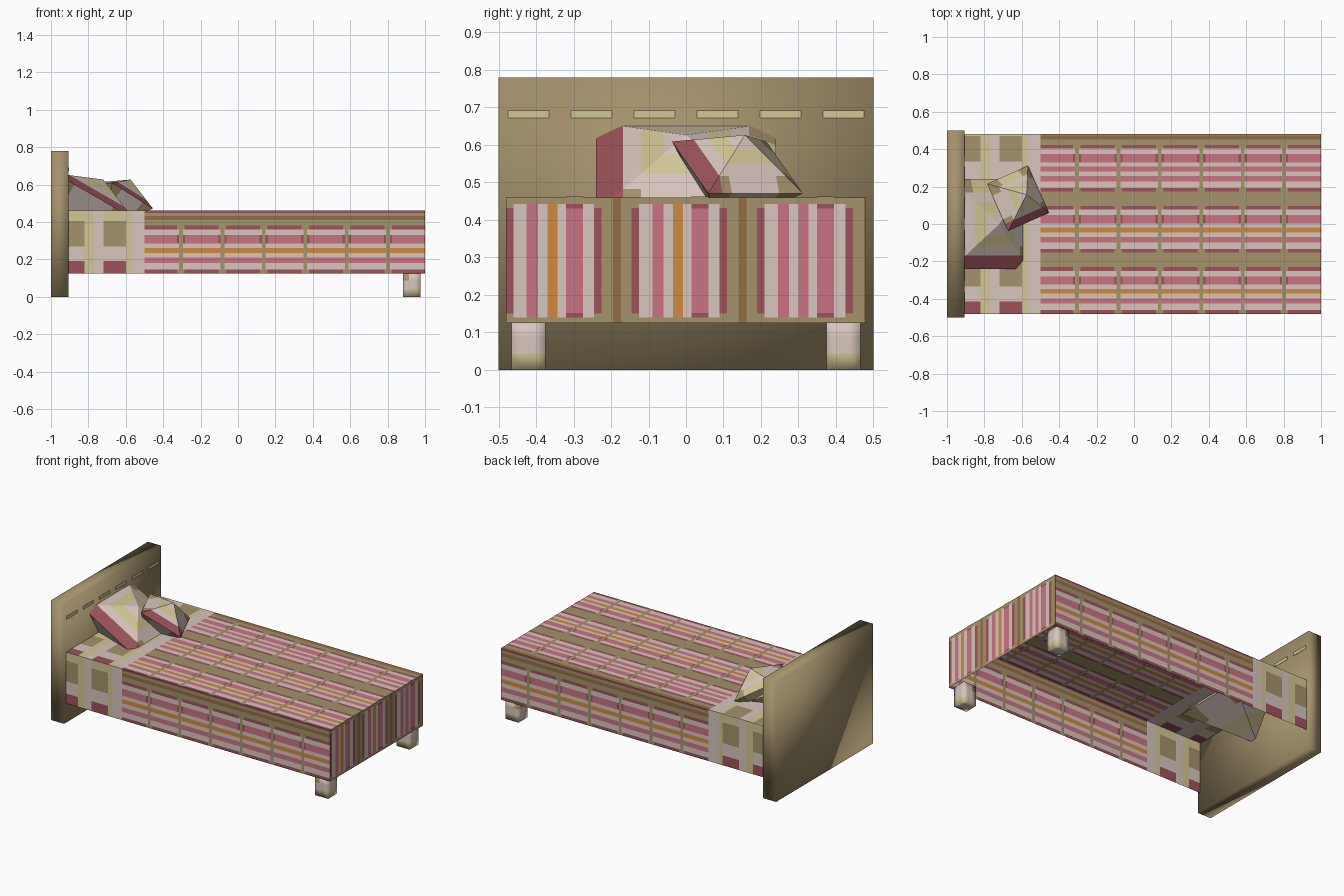
import bpy, bmesh, math
from mathutils import Vector, Matrix

if "Cube" in bpy.data.objects:
    bpy.data.objects.remove(bpy.data.objects["Cube"], do_unlink=True)

# Flat colours, given as sRGB and converted to linear
COLOURS = {"tan": (164, 146, 108), "yellow": (211, 199, 150), "white": (216, 198, 190),
           "rose": (202, 116, 132), "red": (156, 82, 90), "orange": (208, 138, 66),
           "brown": (148, 110, 70)}
NAMES = list(COLOURS)


def make_material(name, rgb):
    lin = [((c / 255 + 0.055) / 1.055) ** 2.4 for c in rgb] + [1]
    mat = bpy.data.materials.new(name)
    mat.use_nodes = True
    mat.diffuse_color = lin
    mat.node_tree.nodes["Principled BSDF"].inputs["Base Color"].default_value = lin
    return mat


MATS = [make_material(n + " fabric", rgb) for n, rgb in COLOURS.items()]


def finish(bm, name, smooth=False):
    mesh = bpy.data.meshes.new(name)
    bm.to_mesh(mesh)
    bm.free()
    for mat in MATS:
        mesh.materials.append(mat)
    for poly in mesh.polygons:
        poly.use_smooth = smooth
    obj = bpy.data.objects.new(name, mesh)
    bpy.context.collection.objects.link(obj)
    return obj


def box(bm, lo, hi):
    lo, hi = Vector(lo), Vector(hi)
    size = hi - lo
    m = Matrix.Translation((lo + hi) / 2) @ Matrix.Diagonal((*size, 1))
    return bmesh.ops.create_cube(bm, size=1, matrix=m)


def patch(bm, place, out, u0, u1, v0, v1, colour):
    """One coloured rectangle of a cloth panel, facing out."""
    if u1 - u0 < 1e-5 or v1 - v0 < 1e-5:
        return
    corners = ((u0, v0), (u1, v0), (u1, v1), (u0, v1))
    face = bm.faces.new([bm.verts.new(place(u, v)) for u, v in corners])
    face.normal_update()
    if face.normal.dot(Vector(out)) < 0:
        face.normal_flip()
    face.material_index = NAMES.index(colour)


# Bed dimensions
HEAD, FOLD, FOOT = -0.905, -0.5, 1.0
SIDE, LOW, TOP = 0.48, 0.125, 0.46

# One repeat of the blanket stripes: thickness and colour
STRIPES = [(.02, "red"), (.035, "white"), (.03, "rose"), (.025, "white"), (.027, "orange"),
           (.023, "white"), (.045, "rose"), (.03, "white"), (.02, "red"),
           (.03, "tan"), (.022, "brown"), (.028, "tan")]


def striped(bm, place, out, u0, u1, v0, v1, seams, scale=1, plain_gaps=False):
    """Rows of stripes along u, interrupted by tan seams."""
    v, repeat = v0, 0
    while v < v1 - 1e-4:
        for thick, colour in STRIPES:
            end = min(v + thick * scale, v1)
            if colour == "orange" and repeat == 2:
                colour = "rose"
            if colour == "brown" and plain_gaps and repeat < 2:
                colour = "tan"
            spans = []
            for s in seams:
                g = 0.02 if colour == "red" else 0.01
                if colour == "rose" and thick > 0.04:
                    spans += [(s - .022, s - g, "red"), (s - g, s + g, "tan"), (s + g, s + .022, "red")]
                elif colour != "brown":
                    spans.append((s - g, s + g, "tan"))
            u = u0
            for a, b, c in spans:
                a, b = max(a, u0), min(b, u1)
                patch(bm, place, out, u, a, v, end, colour)
                patch(bm, place, out, a, b, v, end, c)
                u = max(u, b)
            patch(bm, place, out, u, u1, v, end, colour)
            v = end
        repeat += 1


def on_top(u, v):
    return (u, v, TOP)


def on_foot(u, v):
    return (FOOT, v, u)


def on_side(sign):
    return lambda u, v: (u, sign * SIDE, v)


# Blanket: top, two hanging sides and foot end, open below
bm = bmesh.new()
seams = [-0.305 + 0.2215 * i for i in range(6)]
striped(bm, on_top, (0, 0, 1), FOLD, FOOT, -SIDE, SIDE, seams, 0.976, True)
for sign in (-1, 1):
    place, out = on_side(sign), (0, sign, 0)
    striped(bm, place, out, FOLD, FOOT, LOW, TOP - .012, seams)
    patch(bm, place, out, FOLD, FOOT, TOP - .012, TOP, "red")
striped(bm, on_foot, (1, 0, 0), LOW, TOP, -SIDE, SIDE, (LOW + .005, TOP - .008))
finish(bm, "blanket")

# Sheet at the head end: plain bands between columns of blocks
BLOCKS = [(.065, "red"), (.08, "white"), (.135, "tan"), (.055, "yellow")]
COLUMNS = [(-0.82, None), (-0.77, "yellow"), (-0.72, "white"),
           (-0.6, None), (-0.57, "yellow"), (FOLD, "white")]


def blocked(bm, place, out, v0, v1):
    x = HEAD
    for end, band in COLUMNS:
        if band:
            patch(bm, place, out, x, end, v0, v1, band)
        else:
            v, first = v0, True
            while v < v1 - 1e-4:
                for thick, colour in BLOCKS:
                    top = min(v + thick, v1)
                    if colour == "red" and not first:
                        colour = "white"
                    patch(bm, place, out, x, end, v, top, colour)
                    v = top
                first = False
        x = end


bm = bmesh.new()
blocked(bm, on_top, (0, 0, 1), -SIDE, SIDE)
for sign in (-1, 1):
    blocked(bm, on_side(sign), (0, sign, 0), LOW, TOP)
finish(bm, "sheet")

# Headboard
bm = bmesh.new()
box(bm, (-1, -0.5, 0), (HEAD, 0.5, 0.78))
finish(bm, "headboard", smooth=True)

# Pale dashes across the headboard
bm = bmesh.new()
for i in range(6):
    y = -0.42 + i * 0.168
    box(bm, (HEAD - .002, y - .055, .672), (HEAD + .002, y + .055, .692))
for face in bm.faces:
    face.material_index = NAMES.index("yellow")
finish(bm, "headboard_trim")

# Feet under the foot end
for label, sign in (("right", -1), ("left", 1)):
    bm = bmesh.new()
    box(bm, (0.882, sign * 0.42 - .045, 0), (0.976, sign * 0.42 + .045, LOW + .005))
    bmesh.ops.subdivide_edges(bm, edges=bm.edges[:], cuts=2, use_grid_fill=True)
    for face in bm.faces:
        c = face.calc_center_median()
        colour = "white"
        if c.z < 0.04 and c.z > 0.001:
            colour = "yellow" if c.x > 0.9 else "white"
        elif c.z > 0.08 and c.x < 0.9:
            colour = "tan"
        face.material_index = NAMES.index(colour)
    finish(bm, "foot_" + label, smooth=True)


def pillow(name, centre, half, turn, rise, depth):
    """Square cushion with pointed front and back, leaning back at thirty degrees."""
    bm = bmesh.new()
    corners = [bm.verts.new((half * a, half * b, 0)) for a, b in ((-1, -1), (1, -1), (1, 1), (-1, 1))]
    front, back = bm.verts.new((0, 0, rise)), bm.verts.new((0, 0, -depth))
    for i in range(4):
        a, b = corners[i], corners[(i + 1) % 4]
        bm.faces.new((a, b, front))
        bm.faces.new((b, a, back))
    # cut the cloth pattern into the faces
    for axis in ((1, 0, 0), (0, 1, 0)):
        for t in (-0.7, -0.5, -0.25, 0.25, 0.5, 0.7):
            bmesh.ops.bisect_plane(bm, geom=bm.verts[:] + bm.edges[:] + bm.faces[:],
                                   plane_co=Vector(axis) * half * t, plane_no=axis)
    for face in bm.faces:
        c = face.calc_center_median() / half
        ring = max(abs(c.x), abs(c.y))
        colour = "white"
        if c.y < -0.7 and c.z > 0:
            colour = "red"
        elif min(abs(c.x), abs(c.y)) > 0.5 and ring > 0.7:
            colour = "tan"
        elif 0.25 < ring < 0.5 or (ring > 0.7 and c.y > 0.5):
            colour = "yellow"
        face.material_index = NAMES.index(colour)
    obj = finish(bm, name)
    obj.matrix_world = (Matrix.Translation(centre) @ Matrix.Rotation(math.radians(turn), 4, "Z")
                        @ Matrix.Rotation(math.radians(30), 4, "Y"))


pillow("large_pillow", (-0.77, 0, 0.54), 0.24, 0, 0.1, 0.33)
pillow("small_pillow", (-0.62, 0.137, 0.54), 0.138, 24, 0.1, 0.2)
